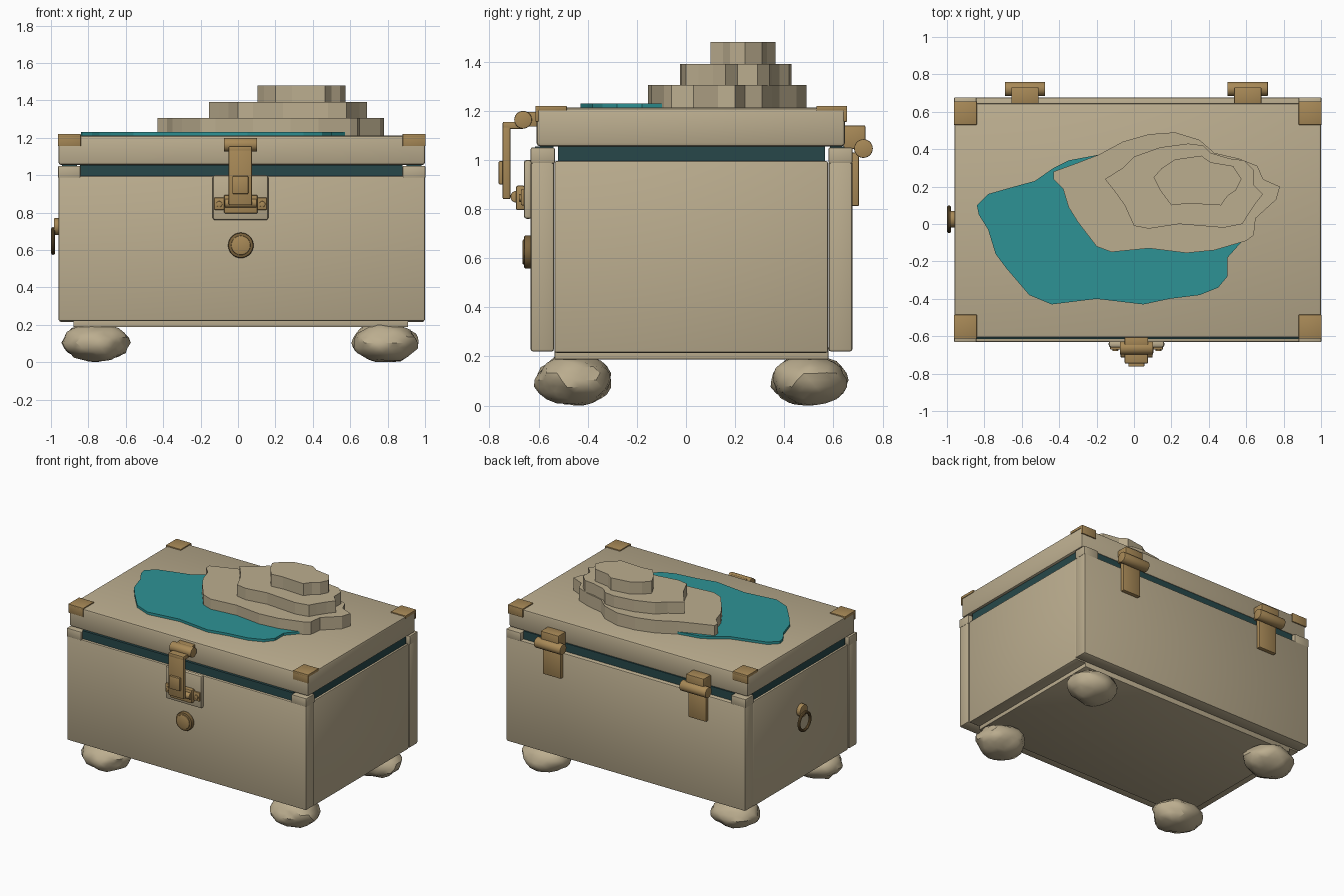
import bpy, bmesh, math
from mathutils import Vector, noise


def mat(name, rgb):
    m = bpy.data.materials.new(name)
    m.diffuse_color = (*rgb, 1)
    return m


TAN = mat("tan", (0.50, 0.42, 0.275))
BRASS = mat("brass", (0.39, 0.25, 0.095))
BRONZE = mat("dark_bronze", (0.20, 0.125, 0.045))
TEAL = mat("teal", (0.027, 0.29, 0.30))
DARK = mat("dark_teal", (0.02, 0.064, 0.068))


def finish(name, bm, material, smooth=True):
    bmesh.ops.recalc_face_normals(bm, faces=bm.faces)
    me = bpy.data.meshes.new(name)
    bm.to_mesh(me)
    bm.free()
    me.materials.append(material)
    ob = bpy.data.objects.new(name, me)
    bpy.context.collection.objects.link(ob)
    if smooth:
        bpy.ops.object.select_all(action='DESELECT')
        ob.select_set(True)
        bpy.context.view_layer.objects.active = ob
        bpy.ops.object.shade_smooth_by_angle(angle=math.radians(35))
    return ob


def box(name, x, y, z, material, bevel=0.0):
    bm = bmesh.new()
    bmesh.ops.create_cube(bm, size=1)
    for v in bm.verts:
        v.co = [(a[0] + a[1]) / 2 + c * (a[1] - a[0]) for a, c in zip((x, y, z), v.co)]
    if bevel:
        bmesh.ops.bevel(bm, geom=bm.edges[:], offset=bevel, segments=2,
                        profile=0.5, affect='EDGES')
    return finish(name, bm, material)


def rod(name, centre, radius, length, axis, material, bevel=0.004):
    bm = bmesh.new()
    bmesh.ops.create_cone(bm, cap_ends=True, segments=28, radius1=radius,
                          radius2=radius, depth=length)
    rims = [e for e in bm.edges if abs(e.verts[0].co.z - e.verts[1].co.z) < 1e-5]
    bmesh.ops.bevel(bm, geom=rims, offset=bevel, segments=2, profile=0.5, affect='EDGES')
    q = Vector((0, 0, 1)).rotation_difference(Vector(axis))
    for v in bm.verts:
        v.co = q @ v.co + Vector(centre)
    return finish(name, bm, material)


def slab(name, points, z0, z1, material):
    bm = bmesh.new()
    face = bm.faces.new([bm.verts.new((x, y, z0)) for x, y in points])
    new = bmesh.ops.extrude_face_region(bm, geom=[face])["geom"]
    for v in new:
        if isinstance(v, bmesh.types.BMVert):
            v.co.z = z1
    return finish(name, bm, material, smooth=False)


def torus(name, centre, R, r, axis, material):
    bm = bmesh.new()
    q = Vector((0, 0, 1)).rotation_difference(Vector(axis))
    n, k = 32, 10
    rings = []
    for i in range(n):
        a = math.tau * i / n
        rings.append([])
        for j in range(k):
            b = math.tau * j / k
            d = R + r * math.cos(b)
            p = Vector((d * math.cos(a), d * math.sin(a), r * math.sin(b)))
            rings[-1].append(bm.verts.new(q @ p + Vector(centre)))
    for i in range(n):
        for j in range(k):
            s, t, m = rings[i], rings[(i + 1) % n], (j + 1) % k
            bm.faces.new((s[j], t[j], t[m], s[m]))
    return finish(name, bm, material)


# Chest body: front, back and side walls on an inset base
box("front_wall", (-0.96, 1.0), (-0.632, -0.537), (0.22, 0.995), TAN, 0.01)
box("back_wall", (-0.96, 1.0), (0.58, 0.677), (0.22, 0.995), TAN, 0.01)
box("left_wall", (-0.955, -0.86), (-0.535, 0.578), (0.215, 0.995), TAN, 0.008)
box("right_wall", (0.90, 0.995), (-0.535, 0.578), (0.215, 0.995), TAN, 0.008)
box("base", (-0.88, 0.91), (-0.535, 0.58), (0.187, 0.24), TAN, 0.006)

# Seal strips between corner blocks
box("front_seal", (-0.845, 0.88), (-0.615, -0.54), (0.985, 1.055), DARK)
box("back_seal", (-0.845, 0.88), (0.585, 0.645), (0.985, 1.055), DARK)
box("left_seal", (-0.94, -0.86), (-0.52, 0.565), (0.985, 1.055), DARK)
box("right_seal", (0.90, 0.98), (-0.52, 0.565), (0.985, 1.055), DARK)
for sx, x in (("left", (-0.962, -0.842)), ("right", (0.88, 1.002))):
    for sy, y in (("front", (-0.632, -0.534)), ("back", (0.58, 0.677))):
        box(f"{sx}_{sy}_corner_block", x, y, (0.985, 1.05), TAN, 0.006)

# Lid with brass corner plates folded over front and back edges
box("lid", (-0.96, 1.0), (-0.608, 0.647), (1.055, 1.212), TAN, 0.014)
for sx, x in (("left", (-0.963, -0.84)), ("right", (0.88, 1.003))):
    for sy, y, f in (("front", (-0.613, -0.485), (-0.613, -0.6)),
                     ("back", (0.53, 0.655), (0.64, 0.655))):
        box(f"{sx}_{sy}_corner_plate", x, y, (1.2, 1.22), BRASS, 0.003)
        box(f"{sx}_{sy}_corner_flange", x, f, (1.155, 1.22), BRASS, 0.003)

# Teal water sheet and stacked contour layers
water = [(-0.19, 0.37), (-0.35, 0.34), (-0.43, 0.30), (-0.53, 0.23), (-0.64, 0.20),
         (-0.78, 0.16), (-0.84, 0.10), (-0.83, 0.05), (-0.78, -0.03), (-0.74, -0.16),
         (-0.68, -0.24), (-0.56, -0.38), (-0.44, -0.43), (-0.20, -0.40), (0.05, -0.43),
         (0.19, -0.40), (0.35, -0.38), (0.45, -0.34), (0.50, -0.28), (0.50, -0.18),
         (0.58, -0.09), (0.24, -0.10), (-0.12, -0.09), (-0.25, 0.10)]
low = [(-0.43, 0.28), (-0.32, 0.32), (-0.19, 0.37), (-0.06, 0.44), (0.08, 0.48),
       (0.22, 0.49), (0.35, 0.45), (0.43, 0.38), (0.56, 0.35), (0.66, 0.31),
       (0.69, 0.24), (0.78, 0.20), (0.76, 0.13), (0.65, 0.03), (0.64, -0.06),
       (0.60, -0.09), (0.43, -0.14), (0.28, -0.155), (0.08, -0.13), (-0.12, -0.15),
       (-0.20, -0.12), (-0.30, 0.01), (-0.35, 0.09), (-0.38, 0.19), (-0.43, 0.24)]
middle = [(-0.155, 0.24), (-0.06, 0.30), (0.0, 0.36), (0.14, 0.41), (0.29, 0.43),
          (0.37, 0.42), (0.41, 0.38), (0.51, 0.35), (0.59, 0.34), (0.64, 0.29),
          (0.64, 0.21), (0.69, 0.16), (0.65, 0.11), (0.61, 0.05), (0.58, 0.0),
          (0.48, -0.02), (0.24, 0.0), (0.08, -0.025), (0.0, -0.01), (-0.05, 0.10),
          (-0.10, 0.17)]
top = [(0.105, 0.25), (0.15, 0.30), (0.22, 0.345), (0.36, 0.365), (0.41, 0.33),
       (0.53, 0.31), (0.575, 0.24), (0.545, 0.18), (0.50, 0.15), (0.465, 0.10),
       (0.29, 0.11), (0.20, 0.10), (0.14, 0.18)]
slab("water_sheet", water, 1.205, 1.23, TEAL)
slab("low_layer", low, 1.205, 1.305, TAN)
slab("middle_layer", middle, 1.30, 1.39, TAN)
slab("top_layer", top, 1.385, 1.48, TAN)

# Front latch: plate, catch, hanging strap and pivot
box("latch_plate", (-0.135, 0.162), (-0.66, -0.625), (0.76, 1.0), TAN, 0.012)
box("catch_base", (-0.128, 0.155), (-0.672, -0.655), (0.815, 0.88), BRASS, 0.005)
box("catch_block", (-0.075, 0.105), (-0.692, -0.655), (0.795, 0.895), BRASS, 0.008)
rod("catch_bar", (0.014, -0.69, 0.85), 0.024, 0.17, (1, 0, 0), BRASS)
for s in (-0.1, 0.13):
    rod("catch_rivet", (s, -0.674, 0.845), 0.016, 0.012, (0, 1, 0), BRASS, 0.003)
rod("latch_pivot", (0.013, -0.663, 1.163), 0.036, 0.178, (1, 0, 0), BRASS)
box("latch_pivot_mount", (-0.05, 0.075), (-0.65, -0.6), (1.135, 1.195), BRASS, 0.004)
box("latch_strap_top", (-0.05, 0.075), (-0.746, -0.66), (1.125, 1.155), BRASS, 0.006)
box("latch_strap", (-0.05, 0.075), (-0.746, -0.715), (0.84, 1.155), BRASS, 0.006)
box("latch_tab", (-0.03, 0.055), (-0.762, -0.74), (0.9, 0.995), BRASS, 0.004)

# Round lock button
rod("button_rim", (0.015, -0.642, 0.625), 0.068, 0.036, (0, 1, 0), BRONZE, 0.01)
rod("button_face", (0.015, -0.645, 0.625), 0.052, 0.04, (0, 1, 0), BRASS, 0.006)

# Ring handle on the left side
rod("ring_mount", (-0.968, 0.025, 0.725), 0.045, 0.034, (1, 0, 0), BRASS)
torus("ring_handle", (-0.989, 0.025, 0.648), 0.064, 0.0105, (1, 0, 0), BRONZE)

# Back hinges
for side, cx in (("left", -0.583), ("right", 0.608)):
    w = (cx - 0.073, cx + 0.073)
    box(f"{side}_hinge_top", w, (0.64, 0.73), (1.045, 1.14), BRASS, 0.005)
    rod(f"{side}_hinge_pin", (cx, 0.722, 1.046), 0.038, 0.216, (1, 0, 0), BRASS)
    box(f"{side}_hinge_strap", w, (0.67, 0.704), (0.812, 1.03), BRASS, 0.005)

# Rough stone feet
for i, (cx, cy) in enumerate([(-0.758, -0.457), (0.785, -0.457),
                              (-0.758, 0.503), (0.785, 0.503)]):
    bm = bmesh.new()
    bmesh.ops.create_icosphere(bm, subdivisions=3, radius=1)
    for v in bm.verts:
        d = v.co.normalized()
        k = 1 + 0.13 * noise.noise(d * 1.8 + Vector((i * 7.3, 2.1, 0))) \
            + 0.06 * noise.noise(d * 5 + Vector((3.3, i * 5.1, 1)))
        v.co = Vector((cx + d.x * k * 0.176, cy + d.y * k * 0.152,
                       max(0.0, 0.104 + d.z * k * 0.102)))
    finish(f"foot_{i + 1}", bm, TAN)
